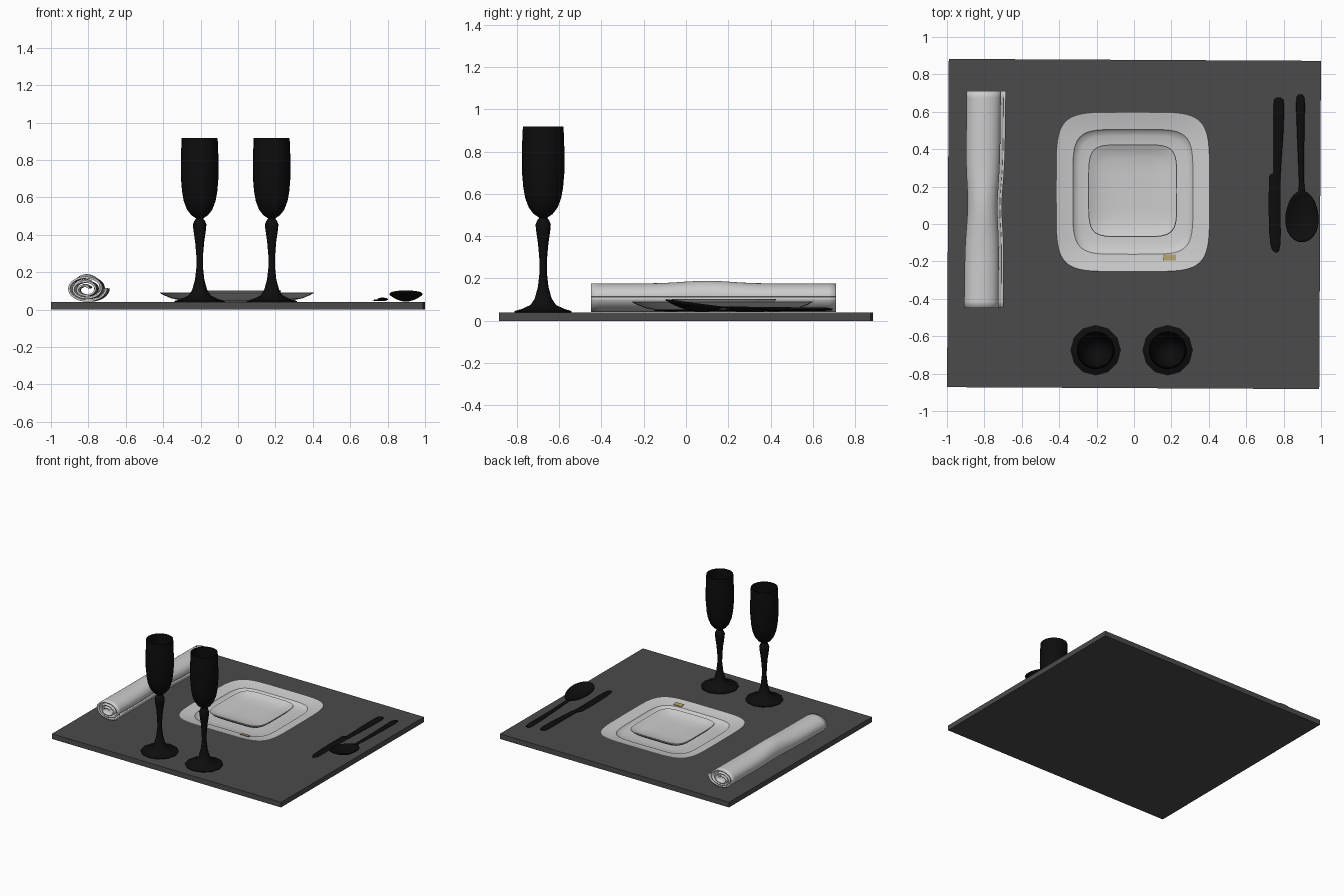
import bpy, bmesh
from math import sin, cos, pi, tau, exp, copysign, radians


def material(name, rgb):
    m = bpy.data.materials.new(name)
    m.diffuse_color = (*rgb, 1)
    return m


SLATE = material("slate", (0.07, 0.07, 0.07))
BLACK = material("black", (0.004, 0.004, 0.004))
GOLD = material("gold", (0.42, 0.34, 0.14))


def loft(name, rings, mat=None, caps=(True, True), wrap=True, thick=0, angle=35):
    """Skin a list of equal-length rings, optionally capped and thickened."""
    bm = bmesh.new()
    vs = [[bm.verts.new(p) for p in ring] for ring in rings]
    n = len(vs[0])
    for a, b in zip(vs, vs[1:]):
        for i in range(n if wrap else n - 1):
            j = (i + 1) % n
            bm.faces.new((a[i], a[j], b[j], b[i]))
    if caps[0]:
        bm.faces.new(vs[0])
    if caps[1]:
        bm.faces.new(vs[-1])
    bmesh.ops.recalc_face_normals(bm, faces=bm.faces)
    me = bpy.data.meshes.new(name)
    bm.to_mesh(me)
    bm.free()
    ob = bpy.data.objects.new(name, me)
    bpy.context.collection.objects.link(ob)
    if mat:
        me.materials.append(mat)
    if thick:
        s = ob.modifiers.new("thickness", 'SOLIDIFY')
        s.thickness, s.offset = thick, 0
    bpy.ops.object.select_all(action='DESELECT')
    ob.select_set(True)
    bpy.context.view_layer.objects.active = ob
    bpy.ops.object.shade_smooth_by_angle(angle=radians(angle))
    return ob


def box(name, loc, size, mat, rot=(0, 0, 0)):
    bpy.ops.mesh.primitive_cube_add(size=1, location=loc, rotation=rot)
    ob = bpy.context.object
    ob.name = name
    ob.scale = size
    ob.data.materials.append(mat)
    return ob


def lathe(name, cx, cy, profile, sides, mat):
    rings = [[(cx + r * cos(tau * i / sides), cy + r * sin(tau * i / sides), z)
              for i in range(sides)] for r, z in profile]
    return loft(name, rings, mat)


def squircle(cx, cy, hx, hy, z, n=5.4, count=64):
    def p(v):
        return copysign(abs(v) ** (2 / n), v)
    return [(cx + hx * p(cos(tau * i / count)), cy + hy * p(sin(tau * i / count)), z)
            for i in range(count)]


def plate(name, cx, cy, hx, hy, profile):
    return loft(name, [squircle(cx, cy, hx * s, hy * s, z) for s, z in profile])


def bar(name, stations, mat):
    """Flattened oval bar along y: (y, x centre, half width, z centre, half height)."""
    return loft(name, [[(x + w * cos(tau * i / 12), y, z + h * sin(tau * i / 12))
                        for i in range(12)] for y, x, w, z, h in stations], mat)


# Board, turned very slightly
box("board", (0, 0, 0.02), (1.99, 1.755, 0.04), SLATE, (0, 0, radians(-0.3)))

# Two stemmed glasses: faceted foot and stem, rounder hollow cup
FOOT = [(0.135, 0.04), (0.135, 0.046), (0.10, 0.056), (0.06, 0.075), (0.04, 0.105),
        (0.025, 0.16), (0.017, 0.23), (0.018, 0.29), (0.024, 0.36), (0.034, 0.43),
        (0.036, 0.455), (0.028, 0.475), (0.02, 0.485), (0.022, 0.495)]
CUP = [(0.02, 0.488), (0.045, 0.505), (0.068, 0.535), (0.085, 0.58), (0.094, 0.63),
       (0.1, 0.70), (0.101, 0.77), (0.099, 0.85), (0.096, 0.918), (0.091, 0.918),
       (0.094, 0.85), (0.096, 0.77), (0.094, 0.70), (0.088, 0.63), (0.079, 0.58),
       (0.062, 0.54), (0.04, 0.515), (0.01, 0.503)]
for side, x in (("left", -0.205), ("right", 0.18)):
    lathe(f"glass_stem_{side}", x, -0.675, FOOT, 12, BLACK)
    lathe(f"glass_cup_{side}", x, -0.675, CUP, 24, BLACK)

# Stacked square plates
plate("large_plate", -0.006, 0.172, 0.412, 0.428,
      [(0.5, 0.041), (0.7, 0.047), (0.85, 0.06), (0.95, 0.077), (1, 0.089),
       (0.995, 0.092), (0.93, 0.086), (0.85, 0.079), (0.78, 0.075),
       (0.765, 0.066), (0.7, 0.055), (0.55, 0.05), (0.3, 0.05)])
plate("small_plate", -0.007, 0.178, 0.238, 0.248,
      [(0.6, 0.052), (0.8, 0.062), (0.93, 0.082), (1, 0.1),
       (0.99, 0.103), (0.95, 0.099), (0.85, 0.087), (0.7, 0.078), (0.4, 0.074)])

# Small plain gilt patch on the rim
box("rim_accent", (0.19, -0.18, 0.0835), (0.07, 0.032, 0.004), GOLD, (radians(-10), 0, 0))

# Rolled napkin: spiral sheet, pinched near the middle
TURNS, STEPS = 2.9, 100
rings = []
for k in range(33):
    y = -0.45 + 1.16 * k / 32
    g = exp(-((y - 0.1) / 0.16) ** 2)
    ring = []
    for i in range(STEPS + 1):
        t = i / STEPS
        a = 0.6 + tau * TURNS * t
        r = min(1, 0.28 + 0.76 * t)
        x = -0.802 + 0.012 * y - 0.018 * (1 - r) + r * 0.103 * (1 - 0.13 * g) * cos(a)
        z = 0.115 - 0.015 * (1 - r) + r * (0.069 + (0.015 * g if sin(a) > 0 else 0)) * sin(a)
        ring.append((x, y, z))
    rings.append(ring)
loft("rolled_napkin", rings, caps=(False, False), wrap=False, thick=0.011, angle=40)

# Knife
bar("knife_handle", [(0.675, 0.774, 0.012, 0.055, 0.004), (0.665, 0.774, 0.024, 0.055, 0.007),
                     (0.63, 0.774, 0.029, 0.055, 0.009), (0.5, 0.772, 0.027, 0.055, 0.009),
                     (0.35, 0.768, 0.021, 0.053, 0.008), (0.24, 0.764, 0.018, 0.051, 0.006)], BLACK)
bar("knife_blade", [(0.27, 0.758, 0.02, 0.05, 0.005), (0.255, 0.752, 0.03, 0.05, 0.005),
                    (0.1, 0.751, 0.032, 0.05, 0.004), (-0.05, 0.754, 0.031, 0.05, 0.004),
                    (-0.11, 0.756, 0.027, 0.05, 0.004), (-0.14, 0.758, 0.019, 0.05, 0.003),
                    (-0.152, 0.758, 0.007, 0.05, 0.002)], BLACK)

# Spoon: tilted egg-shaped bowl and tapered handle
rings = []
for r in (1, 0.9, 0.75, 0.55, 0.3, 0.08):
    ring = []
    for i in range(32):
        a = tau * i / 32
        x = 0.898 + 0.087 * r * cos(a) * (1 - 0.12 * sin(a))
        y = 0.04 + 0.136 * r * sin(a)
        ring.append((x, y, 0.082 - 0.13 * (y - 0.04) - 0.034 * (1 - r * r)))
    rings.append(ring)
loft("spoon_bowl", rings, BLACK, caps=(False, True), thick=0.006)
bar("spoon_handle", [(0.692, 0.89, 0.009, 0.054, 0.003), (0.68, 0.89, 0.02, 0.054, 0.006),
                     (0.64, 0.89, 0.024, 0.055, 0.008), (0.5, 0.891, 0.02, 0.056, 0.008),
                     (0.35, 0.893, 0.016, 0.058, 0.007), (0.22, 0.896, 0.014, 0.062, 0.006),
                     (0.165, 0.897, 0.018, 0.063, 0.005)], BLACK)
